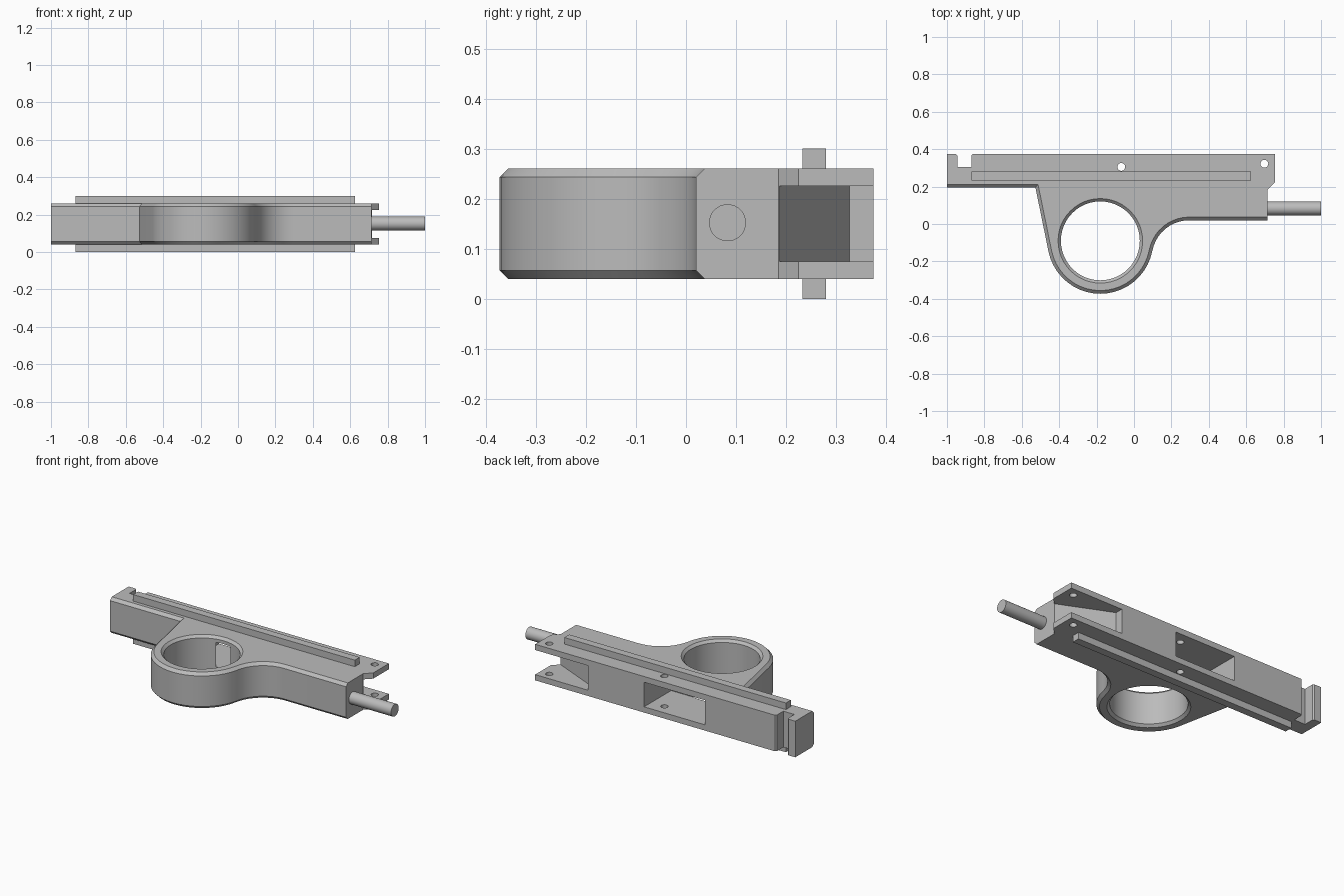
import bpy, bmesh
from math import sin, cos, radians, pi
from mathutils import Vector, Matrix

cube = bpy.data.objects.get("Cube")
if cube:
    bpy.data.objects.remove(cube, do_unlink=True)

grey = bpy.data.materials.new("plain_grey")
grey.use_nodes = True
grey.diffuse_color = (0.5, 0.5, 0.5, 1)
grey.node_tree.nodes["Principled BSDF"].inputs["Base Color"].default_value = grey.diffuse_color

BOTTOM, TOP, CHAMFER = 0.04, 0.26, 0.017
MID = (BOTTOM + TOP) / 2
RING = Vector((-0.18, -0.09))
RING_R, BORE_R = 0.283, 0.211


def finish(name, bm):
    bmesh.ops.recalc_face_normals(bm, faces=bm.faces)
    mesh = bpy.data.meshes.new(name)
    bm.to_mesh(mesh)
    bm.free()
    mesh.materials.append(grey)
    obj = bpy.data.objects.new(name, mesh)
    bpy.context.collection.objects.link(obj)
    return obj


def loft(name, layers):
    """Join matching outlines, given as (points, height), into a closed solid."""
    bm = bmesh.new()
    rings = [[bm.verts.new((p[0], p[1], z)) for p in pts] for pts, z in layers]
    for a, b in zip(rings, rings[1:]):
        for i in range(len(a)):
            j = (i + 1) % len(a)
            bm.faces.new((a[i], a[j], b[j], b[i]))
    bm.faces.new(rings[0])
    bm.faces.new(rings[-1])
    return finish(name, bm)


def arc(centre, radius, start, end, steps):
    angles = [radians(start + (end - start) * i / steps) for i in range(steps + 1)]
    return [Vector((centre[0] + radius * cos(a), centre[1] + radius * sin(a))) for a in angles]


def circle(centre, radius, sides):
    return arc(centre, radius, 0, 360, sides)[:-1]


def rect(x0, x1, y0, y1):
    return [(x0, y0), (x1, y0), (x1, y1), (x0, y1)]


def inset_path(path, d):
    """Shift an open path to its left, sliding its ends straight in y."""
    out = []
    for i, p in enumerate(path):
        if i in (0, len(path) - 1):
            out.append(p + Vector((0, d)))
            continue
        a, b = (p - path[i - 1]).normalized(), (path[i + 1] - p).normalized()
        n = Vector((-a.y - b.y, a.x + b.x)).normalized()
        out.append(p + n * d / max(0.4, n.dot(Vector((-a.y, a.x)))))
    return out


def cut(target, cutter):
    mod = target.modifiers.new("cut", "BOOLEAN")
    mod.operation, mod.solver, mod.object = "DIFFERENCE", "EXACT", cutter
    cutter.hide_render = True
    bpy.context.view_layer.objects.active = target
    bpy.ops.object.modifier_apply(modifier=mod.name)
    bpy.data.objects.remove(cutter, do_unlink=True)


def smooth(obj):
    bpy.ops.object.select_all(action="DESELECT")
    obj.select_set(True)
    bpy.context.view_layer.objects.active = obj
    bpy.ops.object.shade_smooth_by_angle(angle=radians(25))


# Body outline: chamfered underside path, then the square-edged back
under = [Vector((-1, 0.195)), Vector((-0.527, 0.195))]
under += arc(RING, RING_R, 192, 349, 20)
under += arc((0.295, -0.18), 0.2, 169, 90, 10)[1:]
under.append(Vector((0.715, 0.02)))
back = [(0.715, 0.185), (0.755, 0.225), (0.755, 0.375), (-0.862, 0.375), (-0.87, 0.367),
        (-0.87, 0.305), (-0.945, 0.305), (-0.945, 0.367), (-0.953, 0.375), (-1, 0.375)]
full, small = under + back, inset_path(under, CHAMFER) + back
body = loft("main_body", [(small, BOTTOM), (full, BOTTOM + CHAMFER),
                          (full, TOP - CHAMFER), (small, TOP)])

# Finger ring bore with bevelled rims
rim, bore = circle(RING, BORE_R + 0.03, 48), circle(RING, BORE_R, 48)
cut(body, loft("bore_cutter", [(rim, BOTTOM - 0.015), (bore, BOTTOM + 0.015),
                               (bore, TOP - 0.015), (rim, TOP + 0.015)]))

# Sloped end slot and the deep window in the back
slot = [(0.8, 0.15), (0.8, 0.45), (0.4, 0.45), (0.4, 0.327)]
window = rect(-0.39, 0.02, 0.115, 0.45)
for outline in (slot, window):
    cut(body, loft("pocket_cutter", [(outline, MID - 0.075), (outline, MID + 0.075)]))

# Pin holes
for spot in ((-0.068, 0.305), (0.697, 0.322)):
    hole = circle(spot, 0.021, 16)
    cut(body, loft("hole_cutter", [(hole, -0.1), (hole, 0.4)]))
smooth(body)

# Guide rails on both flat sides
for name, z0, z1 in (("upper_rail", TOP - 0.005, 0.3), ("lower_rail", 0, BOTTOM + 0.005)):
    outline = rect(-0.87, 0.625, 0.233, 0.28)
    loft(name, [(outline, z0), (outline, z1)])

# Round rod at the end
bm = bmesh.new()
bmesh.ops.create_cone(bm, cap_ends=True, segments=32, radius1=0.037, radius2=0.037, depth=0.3,
                      matrix=Matrix.Translation((0.85, 0.083, MID + 0.002)) @ Matrix.Rotation(pi / 2, 4, "Y"))
smooth(finish("end_rod", bm))
